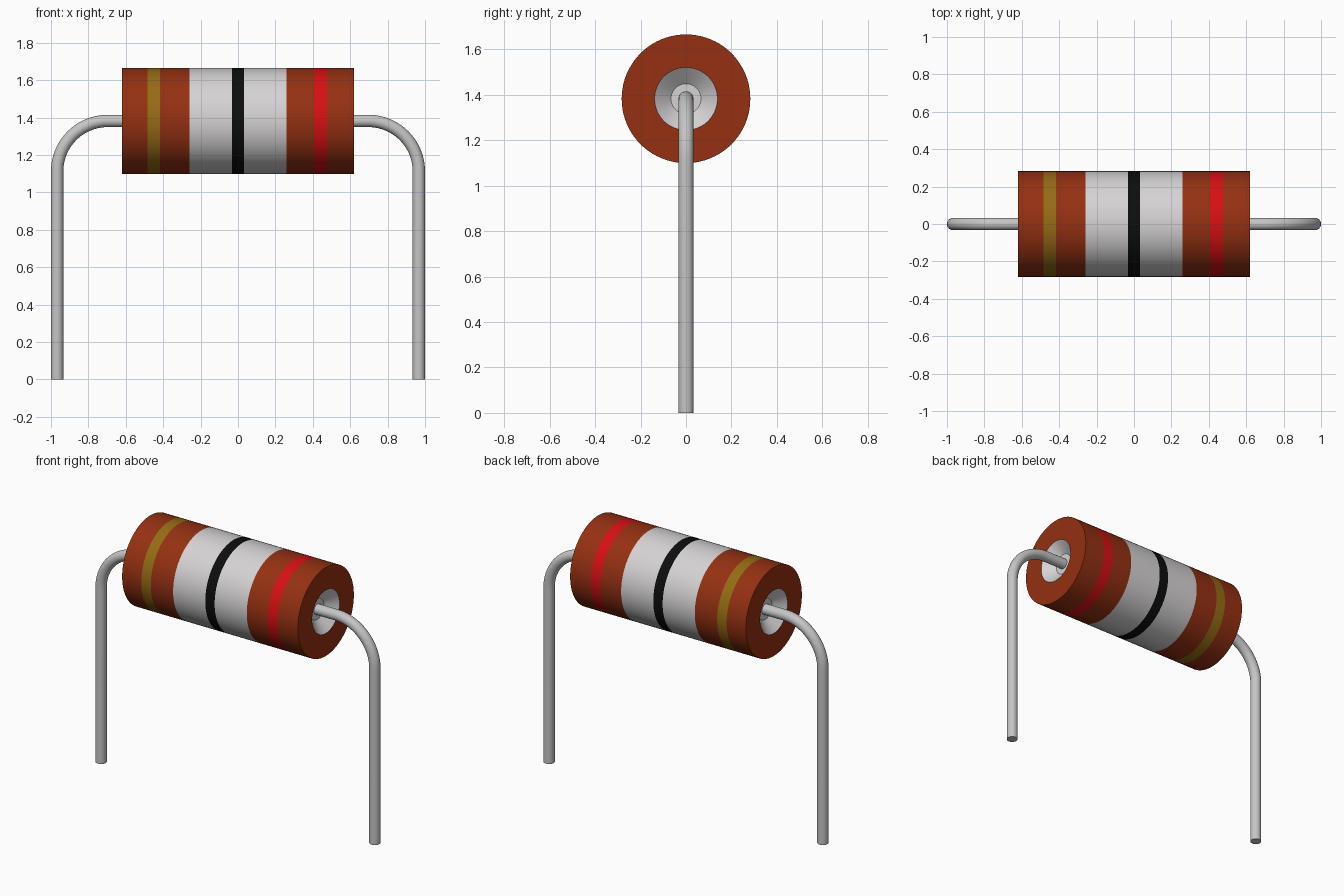
import bpy, bmesh, math
from mathutils import Vector

cube = bpy.data.objects.get("Cube")
if cube:
    bpy.data.objects.remove(cube, do_unlink=True)

AXIS_Z = 1.382        # height of the body axis
BODY_R = 0.283
WIRE_R = 0.033
LEG_X = 1 - WIRE_R    # centre line of the upright legs
BEND_R = 0.27


def material(name, rgb):
    m = bpy.data.materials.new(name)
    m.use_nodes = True
    m.diffuse_color = (*rgb, 1)
    m.node_tree.nodes["Principled BSDF"].inputs["Base Color"].default_value = (*rgb, 1)
    return m


BROWN = material("brown", (0.30, 0.030, 0.006))
WHITE = material("white", (0.67, 0.65, 0.66))
BLACK = material("black", (0.004, 0.004, 0.004))
RED = material("red", (0.68, 0.005, 0.007))
GOLD = material("gold", (0.30, 0.15, 0.007))
METAL = material("wire_grey", (0.56, 0.56, 0.56))


def loft(name, stations, segments, mats, strip_mats, caps=(True, True)):
    """Skin rings given as (centre, direction, radius); one material per strip."""
    bm = bmesh.new()
    rings = []
    for centre, direction, radius in stations:
        side = Vector((0, 1, 0))
        up = direction.cross(side)
        angles = [2 * math.pi * i / segments for i in range(segments)]
        rings.append([bm.verts.new(centre + radius * (math.cos(a) * side + math.sin(a) * up))
                      for a in angles])
    for a, b, mat in zip(rings, rings[1:], strip_mats):
        for i in range(segments):
            j = (i + 1) % segments
            bm.faces.new((a[i], a[j], b[j], b[i])).material_index = mats.index(mat)
    for ring, wanted, mat in ((rings[0], caps[0], strip_mats[0]),
                              (rings[-1], caps[1], strip_mats[-1])):
        if wanted:
            bm.faces.new(ring).material_index = mats.index(mat)
    bmesh.ops.recalc_face_normals(bm, faces=bm.faces)
    mesh = bpy.data.meshes.new(name)
    bm.to_mesh(mesh)
    bm.free()
    for m in mats:
        mesh.materials.append(m)
    obj = bpy.data.objects.new(name, mesh)
    bpy.context.collection.objects.link(obj)
    bpy.ops.object.select_all(action='DESELECT')
    obj.select_set(True)
    bpy.context.view_layer.objects.active = obj
    bpy.ops.object.shade_smooth_by_angle(angle=math.radians(30))
    return obj


# Body: turned profile (x, radius) with a conical recess in each end
profile = [(-0.56, 0.066), (-0.62, 0.138), (-0.62, BODY_R), (-0.485, BODY_R),
           (-0.418, BODY_R), (-0.26, BODY_R), (-0.033, BODY_R), (0.033, BODY_R),
           (0.26, BODY_R), (0.405, BODY_R), (0.475, BODY_R), (0.62, BODY_R),
           (0.62, 0.138), (0.56, 0.066)]
strips = [WHITE, BROWN, BROWN, GOLD, BROWN, WHITE, BLACK, WHITE,
          BROWN, RED, BROWN, BROWN, WHITE]
loft("resistor_body",
     [(Vector((x, 0, AXIS_Z)), Vector((1, 0, 0)), r) for x, r in profile],
     80, [BROWN, WHITE, BLACK, RED, GOLD], strips)

# Wire leads: straight out of the recess, quarter bend, straight down
for name, s in (("left_lead", 1), ("right_lead", -1)):
    path = [(Vector((s * 0.55, 0, AXIS_Z)), Vector((s, 0, 0)), WIRE_R)]
    for i in range(21):
        t = math.pi / 2 * i / 20
        centre = Vector((s * (LEG_X - BEND_R + BEND_R * math.sin(t)), 0,
                         AXIS_Z - BEND_R + BEND_R * math.cos(t)))
        path.append((centre, Vector((s * math.cos(t), 0, -math.sin(t))), WIRE_R))
    path.append((Vector((s * LEG_X, 0, 0)), Vector((0, 0, -1)), WIRE_R))
    loft(name, path, 32, [METAL], [METAL] * (len(path) - 1))
